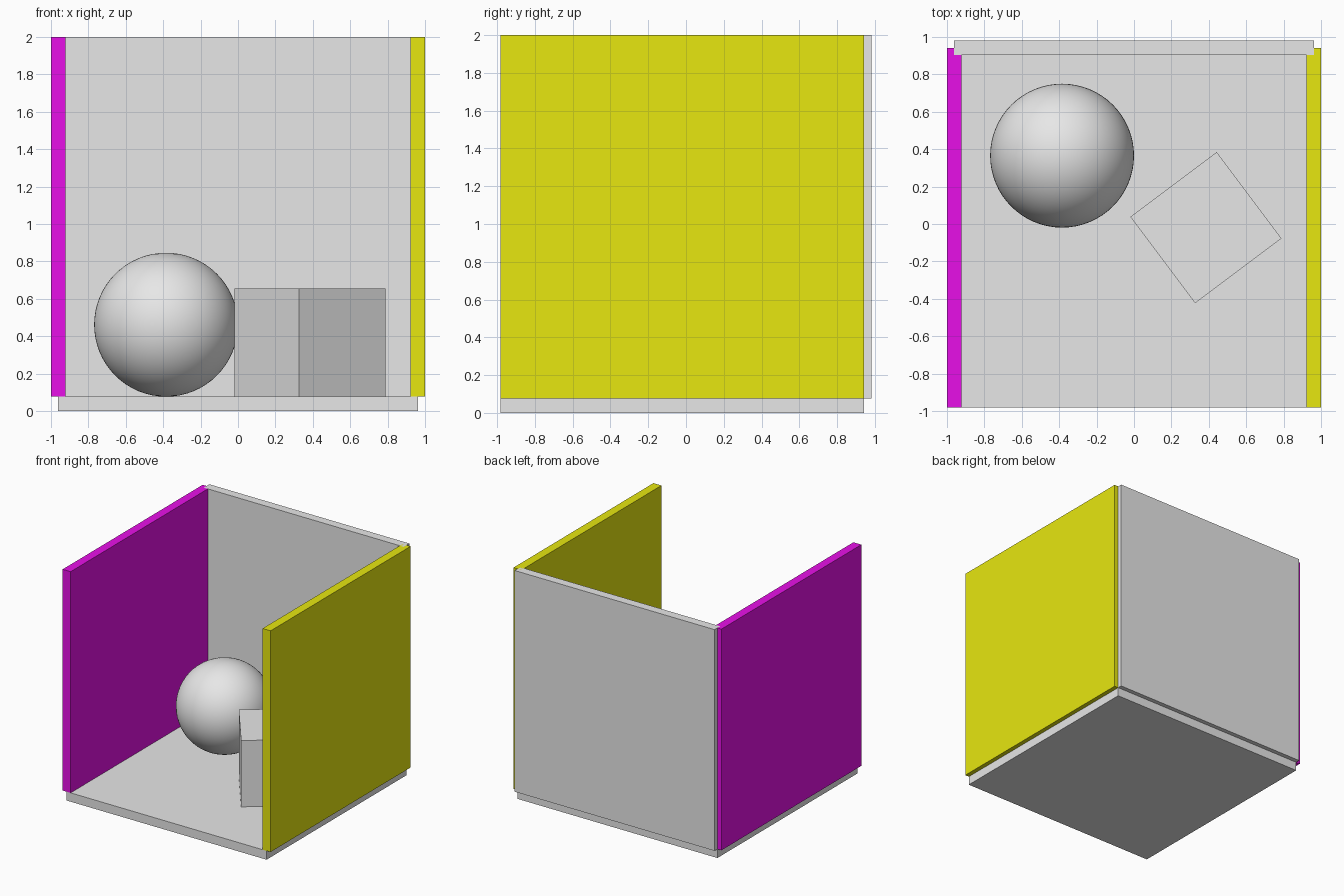
import bpy
import math

if "Cube" in bpy.data.objects:
    bpy.data.objects.remove(bpy.data.objects["Cube"])

U = 2 / 10.4          # room unit: walls are 10 x 10 x 0.4 units
Y0 = -0.1 * U         # centre of the floor in y
T = 0.4 * U           # panel thickness
S = 10 * U            # panel size


def material(name, rgb):
    m = bpy.data.materials.new(name)
    m.diffuse_color = (*rgb, 1)
    m.use_nodes = True
    m.node_tree.nodes["Principled BSDF"].inputs["Base Color"].default_value = m.diffuse_color
    return m


grey = material("light grey", (0.8, 0.8, 0.8))
magenta = material("magenta", (0.8, 0.005, 0.8))
yellow = material("yellow", (0.8, 0.8, 0.005))


def box(name, size, loc, mat, turn=0):
    bpy.ops.mesh.primitive_cube_add(size=1, location=loc, rotation=(0, 0, turn))
    ob = bpy.context.object
    ob.name = name
    ob.scale = size
    bpy.ops.object.transform_apply(location=False, rotation=False, scale=True)
    ob.data.materials.append(mat)
    return ob


# Room: floor, back wall and two coloured side walls
wall_z = T + S / 2
box("floor", (S, S, T), (0, Y0, T / 2), grey)
box("back_wall", (S, T, S), (0, Y0 + S / 2, wall_z), grey)
for name, side, mat in (("left_wall", -1, magenta), ("right_wall", 1, yellow)):
    box(name, (T, S, S), (side * S / 2, Y0, wall_z), mat)

# Turned block standing on the floor
box("block", (3 * U, 3 * U, 3 * U), (2 * U, Y0, T + 1.5 * U), grey,
    math.radians(36.87))

# Smooth ball resting on the floor
bpy.ops.mesh.primitive_uv_sphere_add(segments=64, ring_count=32, radius=2 * U,
                                     location=(-2 * U, Y0 + 2 * U, T + 2 * U))
ball = bpy.context.object
ball.name = "ball"
ball.data.materials.append(grey)
bpy.ops.object.shade_smooth()
